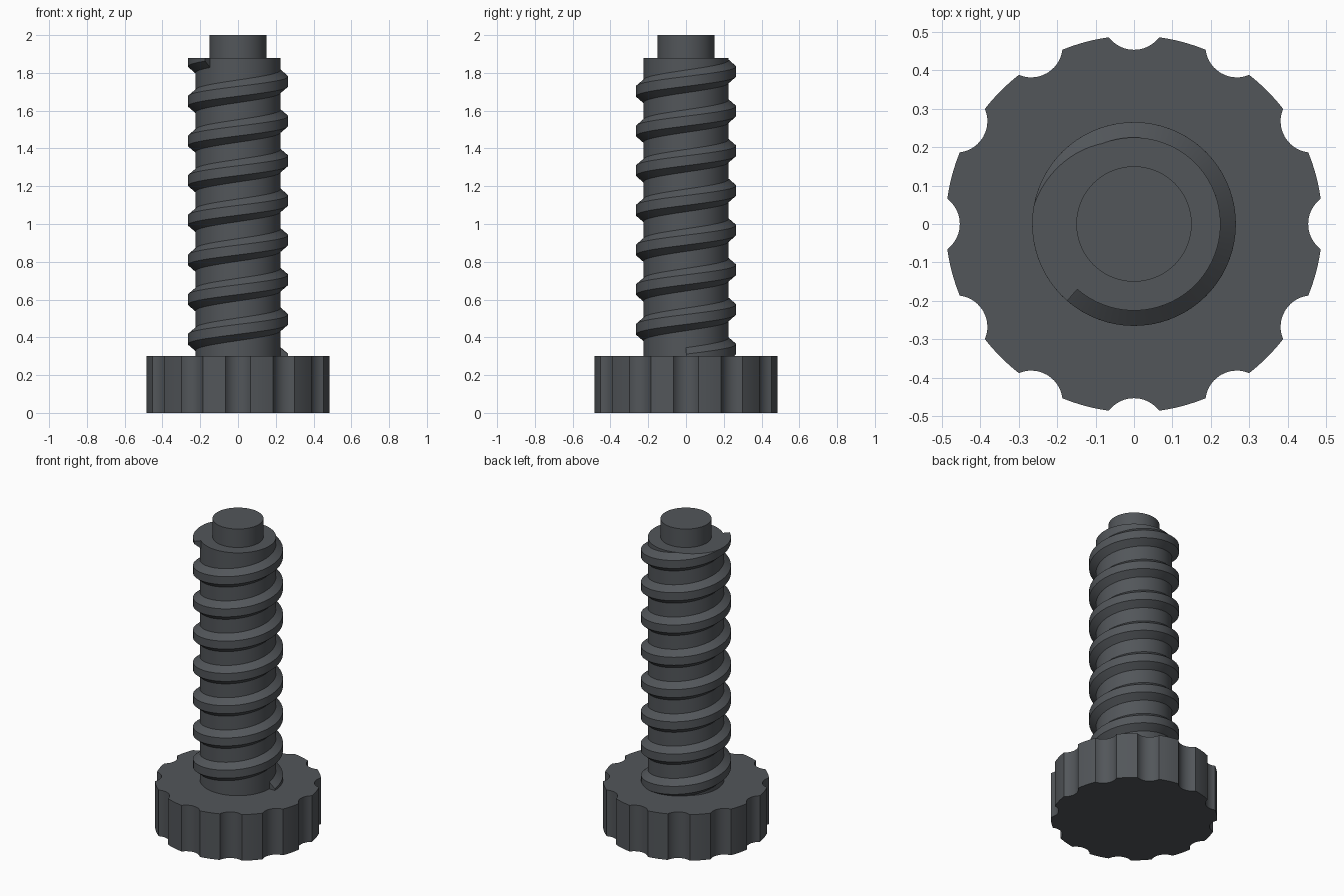
import bpy, bmesh, math
from mathutils import Vector

cube = bpy.data.objects.get("Cube")
if cube:
    bpy.data.objects.remove(cube, do_unlink=True)

GREY = (0.085, 0.093, 0.102, 1)
mat = bpy.data.materials.new("dark grey")
mat.use_nodes = True
mat.diffuse_color = GREY
mat.node_tree.nodes["Principled BSDF"].inputs["Base Color"].default_value = GREY

KNOB_TOP, SHAFT_TOP, TIP_TOP = 0.30, 1.88, 2.0


def finish(name, bm):
    bmesh.ops.recalc_face_normals(bm, faces=bm.faces)
    mesh = bpy.data.meshes.new(name)
    bm.to_mesh(mesh)
    bm.free()
    mesh.materials.append(mat)
    obj = bpy.data.objects.new(name, mesh)
    bpy.context.collection.objects.link(obj)
    bpy.ops.object.select_all(action='DESELECT')
    obj.select_set(True)
    bpy.context.view_layer.objects.active = obj
    bpy.ops.object.shade_smooth_by_angle(angle=math.radians(25))
    return obj


def prism(name, outline, z0, z1):
    """Extrude a flat outline between two heights."""
    bm = bmesh.new()
    face = bm.faces.new([bm.verts.new((x, y, z0)) for x, y in outline])
    ext = bmesh.ops.extrude_face_region(bm, geom=[face], use_keep_orig=True)
    top = [v for v in ext["geom"] if isinstance(v, bmesh.types.BMVert)]
    bmesh.ops.translate(bm, verts=top, vec=(0, 0, z1 - z0))
    return finish(name, bm)


def polar(r, a):
    return r * math.cos(a), r * math.sin(a)


def circle(r, n=96):
    return [polar(r, math.tau * i / n) for i in range(n)]


# Knob outline: a disc with round finger notches around the rim
def knob_outline(radius=0.49, notches=12, notch_r=0.082, notch_c=0.535, steps=12):
    # half angles of a notch, seen from the knob centre and the notch centre
    half = math.acos((radius**2 + notch_c**2 - notch_r**2) / (2 * radius * notch_c))
    inner = math.atan2(radius * math.sin(half), notch_c - radius * math.cos(half))
    pts = []
    for k in range(notches):
        a = math.tau * k / notches
        cx, cy = polar(notch_c, a)
        for i in range(steps + 1):
            dx, dy = polar(notch_r, a + math.pi + inner * (1 - 2 * i / steps))
            pts.append((cx + dx, cy + dy))
        gap = math.tau / notches - 2 * half
        pts += [polar(radius, a + half + gap * i / 5) for i in range(1, 5)]
    return pts


prism("knob", knob_outline(), 0, KNOB_TOP)
prism("shaft", circle(0.225), KNOB_TOP, SHAFT_TOP)
prism("tip", circle(0.15), SHAFT_TOP, TIP_TOP)

# Thread: a trapezoid swept up a helix, trimmed flush with the shaft ends
PITCH, START_Z, TURNS, PER_TURN = 0.21, 0.285, 7 + 229 / 360, 72
profile = [(0.2, -0.06), (0.225, -0.06), (0.265, -0.026),
           (0.265, 0.026), (0.225, 0.06), (0.2, 0.06)]
bm = bmesh.new()
rings = []
count = round(TURNS * PER_TURN)
for i in range(count + 1):
    t = TURNS * i / count
    rings.append([bm.verts.new((*polar(r, math.tau * t), START_Z + PITCH * t + dz))
                  for r, dz in profile])
for a, b in zip(rings, rings[1:]):
    for j in range(len(profile)):
        k = (j + 1) % len(profile)
        bm.faces.new((a[j], a[k], b[k], b[j]))
bm.faces.new(rings[0])
bm.faces.new(rings[-1])
for z, up in ((SHAFT_TOP, 1), (KNOB_TOP, -1)):
    geom = bm.verts[:] + bm.edges[:] + bm.faces[:]
    cut = bmesh.ops.bisect_plane(bm, geom=geom, plane_co=Vector((0, 0, z)),
                                 plane_no=Vector((0, 0, up)), clear_outer=True)
    edges = [e for e in cut["geom_cut"] if isinstance(e, bmesh.types.BMEdge)]
    bmesh.ops.holes_fill(bm, edges=edges)
finish("thread", bm)
